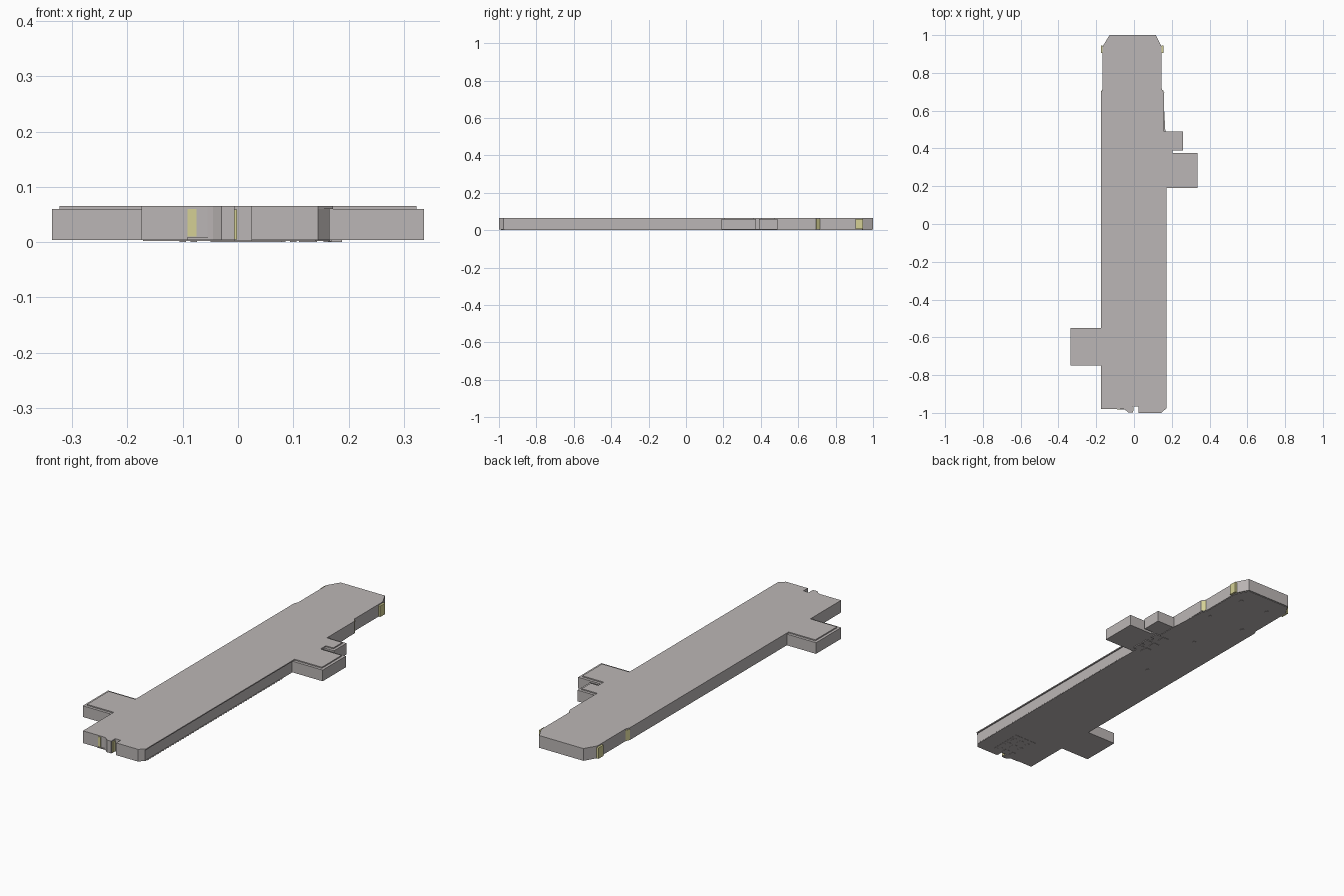
import bpy, bmesh


def material(name, rgb):
    m = bpy.data.materials.new(name)
    m.diffuse_color = (*rgb, 1)
    return m


GREY = material("warm grey", (0.50, 0.47, 0.465))
YELLOW = material("pale yellow", (0.66, 0.63, 0.30))


def prism(name, outline, z0, z1, mat=GREY):
    """Extrude a flat outline between two heights."""
    bm = bmesh.new()
    face = bm.faces.new([bm.verts.new((x, y, z0)) for x, y in outline])
    top = bmesh.ops.extrude_face_region(bm, geom=[face])["geom"]
    bmesh.ops.translate(bm, vec=(0, 0, z1 - z0),
                        verts=[v for v in top if isinstance(v, bmesh.types.BMVert)])
    bmesh.ops.recalc_face_normals(bm, faces=bm.faces)
    me = bpy.data.meshes.new(name)
    bm.to_mesh(me)
    bm.free()
    me.materials.append(mat)
    ob = bpy.data.objects.new(name, me)
    bpy.context.collection.objects.link(ob)
    return ob


def box(name, x0, x1, y0, y1, z0, z1, mat=GREY):
    return prism(name, [(x0, y0), (x1, y0), (x1, y1), (x0, y1)], z0, z1, mat)


def plan(right, step):
    """Building outline; right = long east side, step = wing setback."""
    s = step
    return [
        # south end with entrance notch
        (-0.175, -0.98), (-0.055, -0.98), (-0.045, -0.985), (-0.03, -0.998),
        (-0.006, -0.998), (-0.006, -0.965), (0.024, -0.965), (0.024, -1.0),
        (0.145, -1.0), (right, -0.975),
        # east wings
        (right, 0.19 + s), (0.337 - s, 0.19 + s), (0.337 - s, 0.375 - s),
        (0.205, 0.375 - s), (0.205, 0.39 + s), (0.26 - s, 0.39 + s),
        (0.26 - s, 0.49 - s), (0.16, 0.49 - s),
        # tapered north end
        (0.16, 0.695), (0.146, 0.715), (0.146, 0.94), (0.115, 1.0),
        (-0.13, 1.0), (-0.166, 0.94), (-0.166, 0.715), (-0.175, 0.695),
        # west wing
        (-0.175, -0.55 - s), (-0.337 + s, -0.55 - s),
        (-0.337 + s, -0.75 + s), (-0.175, -0.75 + s)]


# Main walls and set-back roof slab that overhangs the long east side
prism("walls", plan(0.166, 0), 0.004, 0.06)
prism("roof_slab", plan(0.172, 0.014), 0.06, 0.0655)

# Floor slab under the main body
prism("floor_slab", [(-0.172, -0.975), (-0.055, -0.975), (-0.03, -0.99), (-0.006, -0.99),
                     (-0.006, -0.965), (0.024, -0.965), (0.024, -0.99), (0.14, -0.99),
                     (0.166, -0.97), (0.166, 0.49), (0.155, 0.69), (0.143, 0.715),
                     (0.143, 0.93), (0.11, 0.995), (-0.125, 0.995), (-0.162, 0.93),
                     (-0.162, 0.715), (-0.172, 0.69)], 0.0018, 0.004)

# Yellow corner bays and step strips at the north end
for side, wall, inner in ((-1, -0.166, -0.175), (1, 0.146, 0.160)):
    box("corner_bay", min(wall, wall + side * 0.01), max(wall, wall + side * 0.01),
        0.905, 0.945, 0.005, 0.06, YELLOW)
    prism("step_strip", [(wall, 0.716), (inner, 0.696), (inner + side * 0.001, 0.697),
                         (wall + side * 0.001, 0.717)], 0.006, 0.059, YELLOW)

# Yellow panels at the south entrance
box("front_panel", -0.091, -0.075, -0.982, -0.979, 0.01, 0.06, YELLOW)
box("entrance_panel", -0.006, -0.002, -0.990, -0.970, 0.005, 0.059, YELLOW)
box("front_sill", -0.091, -0.05, -0.983, -0.979, 0.004, 0.0095)

# Row of small footings along the east side
for i in range(54):
    y = -0.96 + i * 0.02
    box("footing", 0.163, 0.169, y, y + 0.011, 0.001, 0.005)

# Plates on the underside
box("entrance_plate", -0.05, 0.08, -0.96, -0.79, 0.0008, 0.002)
for y in (-0.94, -0.88, -0.83):
    for x in (-0.025, 0.02, 0.055):
        box("entrance_pad", x - 0.012, x + 0.012, y - 0.015, y + 0.015, 0.0, 0.001)
for x in (0.125, 0.17):
    for y in (0.24, 0.30, 0.37):
        box("wing_pad", x - 0.015, x + 0.018, y - 0.02, y + 0.02, 0.0, 0.0045)
for x, y in ((0.1, 0.69), (-0.1, 0.69), (0.0, 0.1), (0.0, 0.45), (0.08, 0.9), (-0.08, 0.9)):
    box("floor_pad", x - 0.006, x + 0.006, y - 0.008, y + 0.008, 0.0, 0.002)
